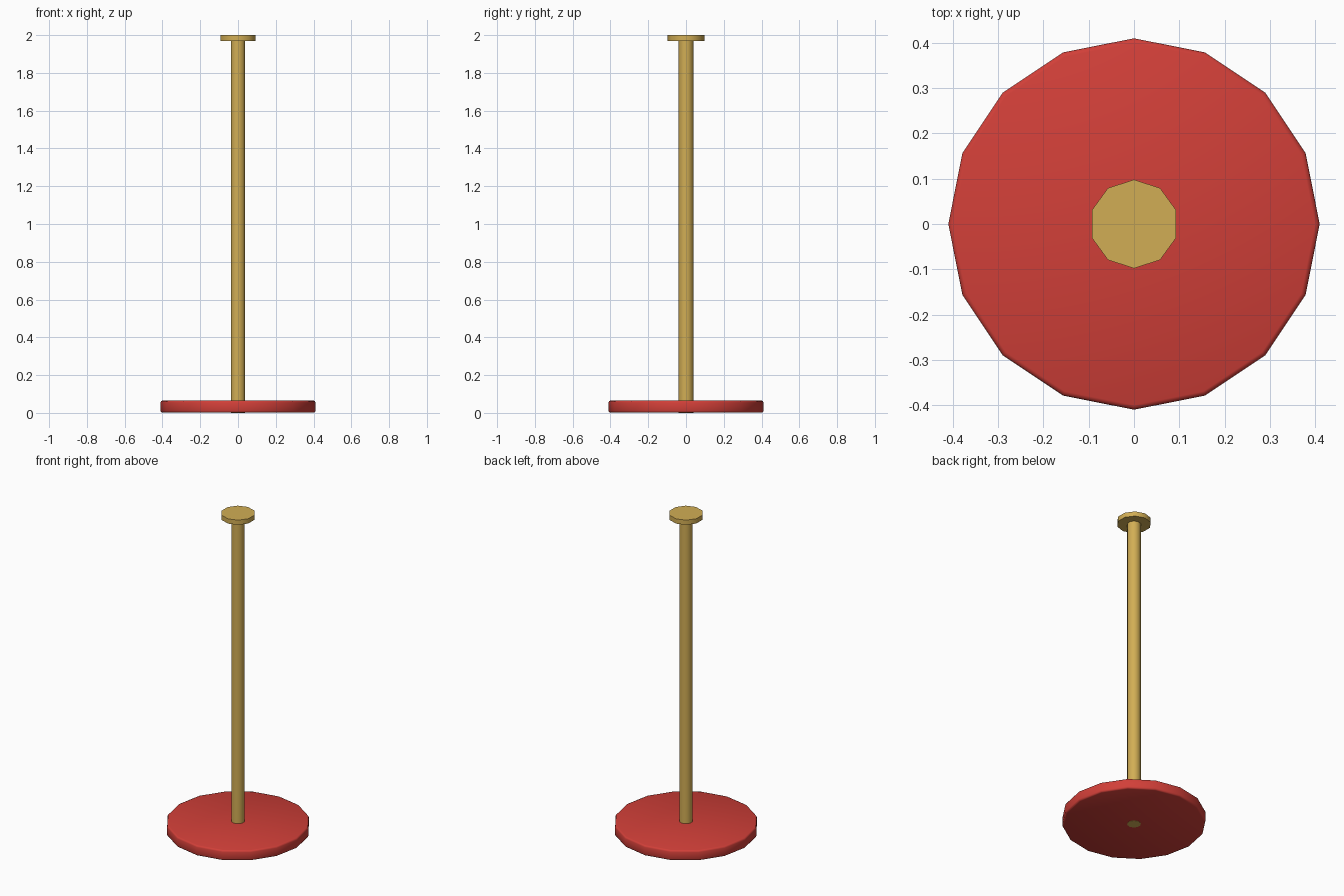
import bpy
import math

if "Cube" in bpy.data.objects:
    bpy.data.objects.remove(bpy.data.objects["Cube"])


def material(name, color):
    mat = bpy.data.materials.new(name)
    mat.diffuse_color = color
    mat.use_nodes = True
    mat.node_tree.nodes["Principled BSDF"].inputs["Base Color"].default_value = mat.diffuse_color
    return mat


def cylinder(name, sides, radius, z0, z1, mat):
    bpy.ops.mesh.primitive_cylinder_add(
        vertices=sides, radius=radius, depth=z1 - z0,
        location=(0, 0, (z0 + z1) / 2))
    ob = bpy.context.object
    ob.name = name
    ob.data.materials.append(mat)
    return ob


red = material("red", (0.64, 0.05, 0.04, 1))
brass = material("brass", (0.64, 0.42, 0.09, 1))

# Weighted base disc, soft rounded rim, smooth all over
base = cylinder("base", 16, 0.41, 0.001, 0.065, red)
bpy.ops.object.shade_smooth()
bevel = base.modifiers.new("rim", 'BEVEL')
bevel.width = 0.01
bevel.segments = 2
bevel.limit_method = 'ANGLE'
bevel.angle_limit = math.radians(40)

# Post runs through the base, its end shows underneath; cap on top
for name, radius, z0, z1 in (("post", 0.04, 0.0, 1.975),
                             ("top_cap", 0.098, 1.97, 2.0)):
    cylinder(name, 10, radius, z0, z1, brass)
    bpy.ops.object.shade_smooth_by_angle(angle=math.radians(40))
